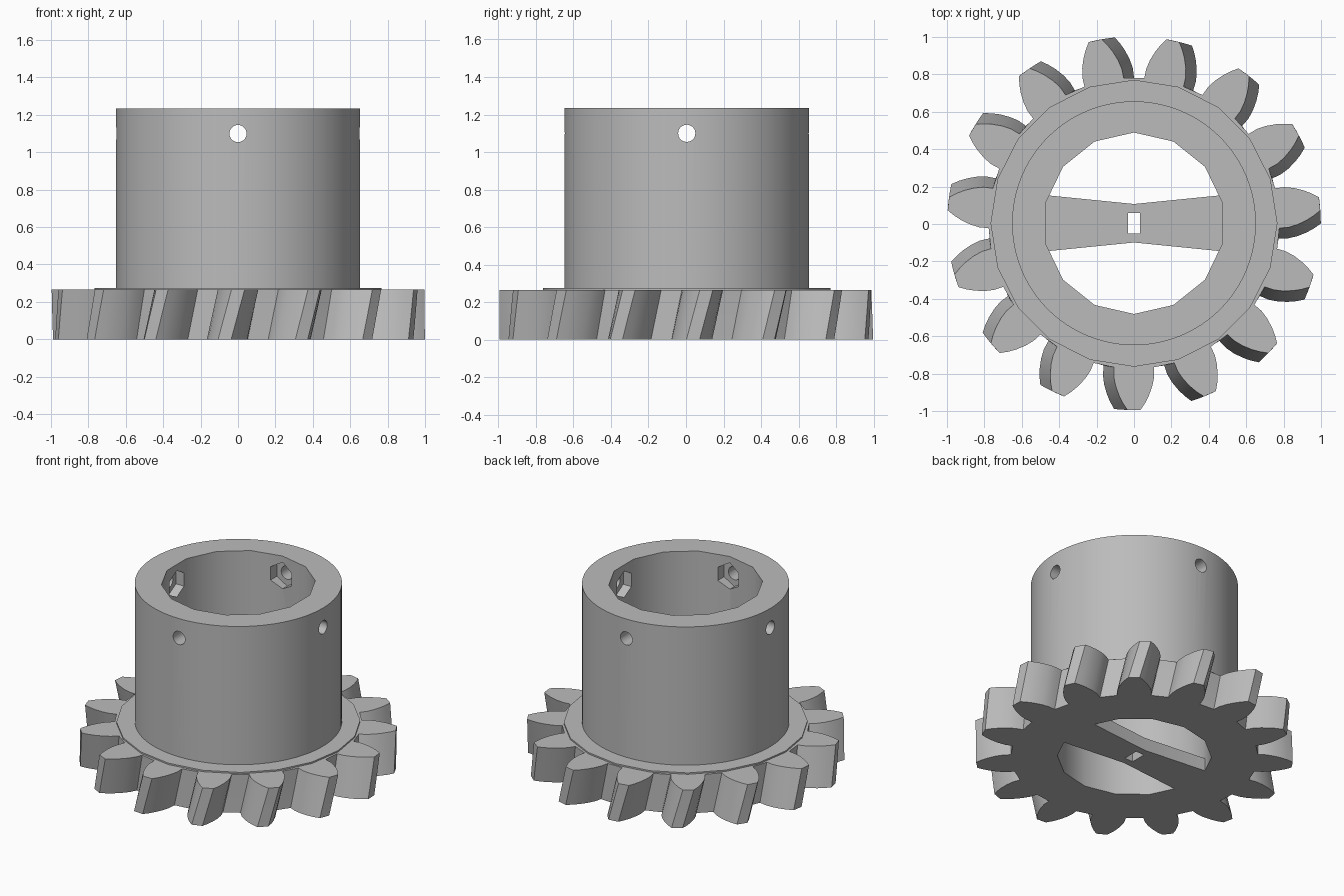
import bpy, bmesh, math
from math import sin, cos, pi, radians
from mathutils import Matrix

cube = bpy.data.objects.get("Cube")
if cube:
    bpy.data.objects.remove(cube, do_unlink=True)

GEAR_H, FLANGE_TOP, COLLAR_TOP = 0.265, 0.275, 1.235
TEETH, TWIST = 15, radians(4.1)
CENTRE_Y = 0.004

grey = bpy.data.materials.new("plain grey")
grey.use_nodes = True
grey.diffuse_color = (0.5, 0.5, 0.5, 1)
grey.node_tree.nodes["Principled BSDF"].inputs["Base Color"].default_value = (0.5, 0.5, 0.5, 1)


def prism(name, outline, z0, z1, twist=0.0, steps=1):
    """Extrude a closed outline upward, turning it by twist on the way."""
    bm = bmesh.new()
    rings = []
    for s in range(steps + 1):
        f = s / steps
        a = twist * (f - 1)
        rings.append([bm.verts.new((x * cos(a) - y * sin(a), x * sin(a) + y * cos(a),
                                    z0 + (z1 - z0) * f)) for x, y in outline])
    n = len(outline)
    for low, high in zip(rings, rings[1:]):
        for i in range(n):
            j = (i + 1) % n
            bm.faces.new((low[i], low[j], high[j], high[i]))
    bm.faces.new(rings[0][::-1])
    bm.faces.new(rings[-1])
    bmesh.ops.recalc_face_normals(bm, faces=bm.faces)
    mesh = bpy.data.meshes.new(name)
    bm.to_mesh(mesh)
    bm.free()
    mesh.materials.append(grey)
    ob = bpy.data.objects.new(name, mesh)
    bpy.context.collection.objects.link(ob)
    return ob


def polygon(radius, sides, start=pi / 2):
    return [(radius * cos(start + 2 * pi * i / sides),
             radius * sin(start + 2 * pi * i / sides)) for i in range(sides)]


def boolean(ob, cutter, operation="DIFFERENCE"):
    mod = ob.modifiers.new("cut", "BOOLEAN")
    mod.object, mod.operation, mod.solver = cutter, operation, "EXACT"
    bpy.context.view_layer.objects.active = ob
    bpy.ops.object.modifier_apply(modifier=mod.name)


# Helical gear outline: half widths of one tooth from root to tip
flank = [(0.77, 0.107), (0.82, 0.108), (0.87, 0.098), (0.92, 0.08), (0.96, 0.06), (0.998, 0.035)]
tooth = [(r, -w) for r, w in flank] + [(r, w) for r, w in reversed(flank)]
gear_outline = []
for k in range(TEETH):
    a = -pi / 2 + 2 * pi * k / TEETH
    gear_outline += [(r * cos(a) - w * sin(a), r * sin(a) + w * cos(a)) for r, w in tooth]

gear = prism("helical_gear", gear_outline, 0, GEAR_H, TWIST, 3)
flange = prism("flange", polygon(0.767, 20), GEAR_H, FLANGE_TOP)
collar = prism("collar", polygon(0.652, 96), FLANGE_TOP, COLLAR_TOP)

# Bow-tie crossbar with a slot, trimmed to the bore
crossbar = prism("crossbar", [(-0.52, -0.155), (0, -0.103), (0.52, -0.155),
                              (0.52, 0.155), (0, 0.103), (-0.52, 0.155)], 0, 0.09)
slot = prism("slot_cutter", [(-0.032, -0.055), (0.032, -0.055),
                             (0.032, 0.055), (-0.032, 0.055)], -0.1, 0.3)
bore = prism("bore_cutter", polygon(0.485, 14), -0.2, 1.5)
boolean(crossbar, bore, "INTERSECT")
boolean(crossbar, slot)
for part in (gear, flange, collar):
    boolean(part, bore)

# Four screw holes with hexagonal nut pockets on the inside wall
cutters = [slot, bore]
for k in range(4):
    aim = (Matrix.Translation((0, 0, 1.1)) @ Matrix.Rotation(k * pi / 2, 4, "Z")
           @ Matrix.Rotation(pi / 2, 4, "Y"))
    screw = prism("screw_cutter", polygon(0.046, 20), 0.3, 0.8)
    nut = prism("nut_cutter", polygon(0.092, 6, 0), 0.3, 0.535)
    for cutter in (screw, nut):
        cutter.data.transform(aim)
        boolean(collar, cutter)
        cutters.append(cutter)

for cutter in cutters:
    bpy.data.objects.remove(cutter, do_unlink=True)

# Smooth the round walls, keep the corners sharp
for part in (gear, flange, collar, crossbar):
    part.location.y = CENTRE_Y
    bpy.ops.object.select_all(action="DESELECT")
    part.select_set(True)
    bpy.context.view_layer.objects.active = part
    bpy.ops.object.shade_smooth_by_angle(angle=radians(28))
